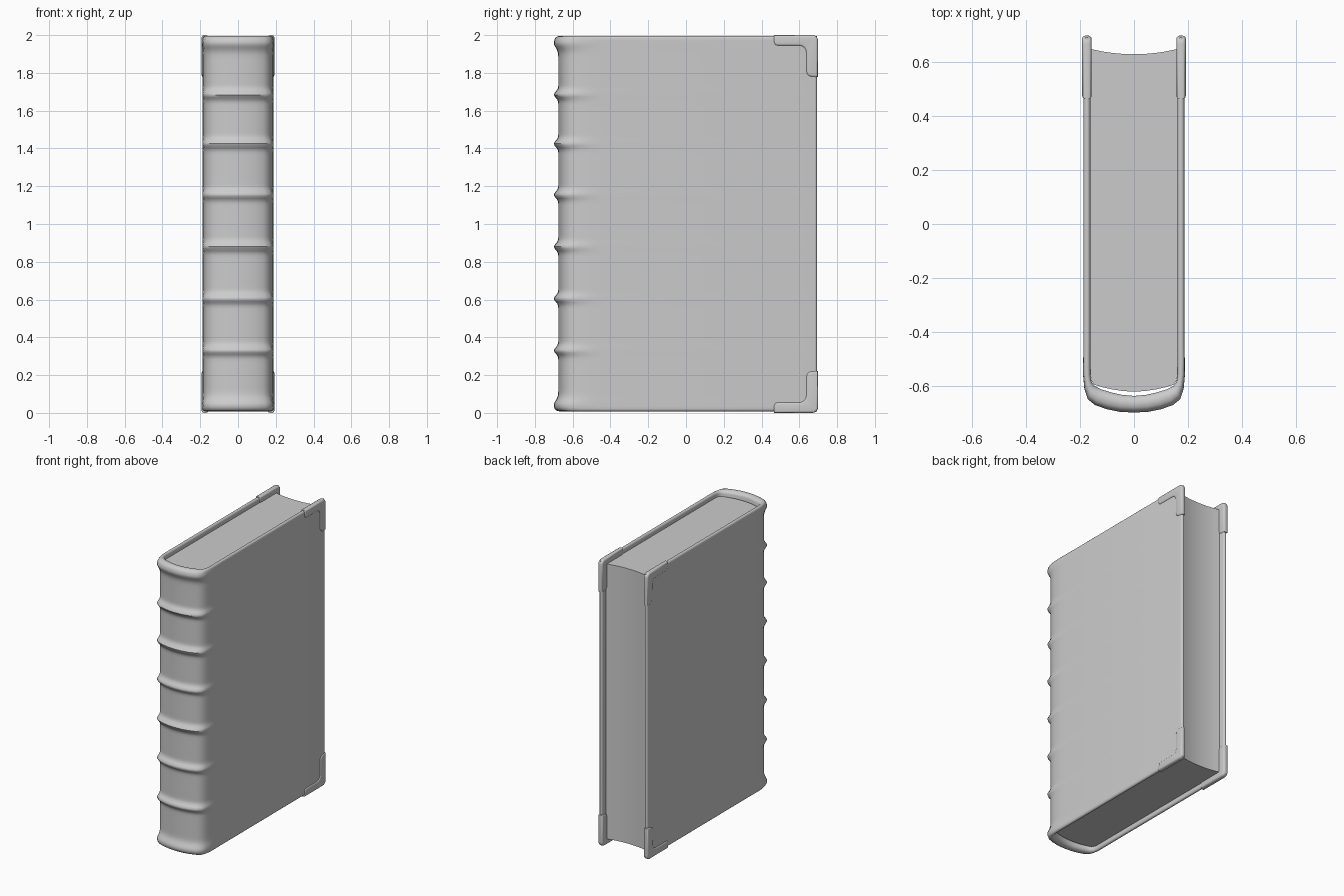
import bpy, bmesh
from math import sin, cos, pi, exp, radians
from mathutils import Vector

if "Cube" in bpy.data.objects:
    bpy.data.objects.remove(bpy.data.objects["Cube"])


def finish(name, bm, angle=40):
    bmesh.ops.recalc_face_normals(bm, faces=bm.faces[:])
    me = bpy.data.meshes.new(name)
    bm.to_mesh(me)
    bm.free()
    ob = bpy.data.objects.new(name, me)
    bpy.context.collection.objects.link(ob)
    bpy.ops.object.select_all(action='DESELECT')
    ob.select_set(True)
    bpy.context.view_layer.objects.active = ob
    bpy.ops.object.shade_smooth_by_angle(angle=radians(angle))
    return ob


def prism(outline, vec):
    bm = bmesh.new()
    face = bm.faces.new([bm.verts.new(p) for p in outline])
    geom = bmesh.ops.extrude_face_region(bm, geom=[face])['geom']
    # extrusion without the start face would leave a hole, so keep both caps
    moved = [g for g in geom if isinstance(g, bmesh.types.BMVert)]
    bmesh.ops.translate(bm, verts=moved, vec=vec)
    if len([f for f in bm.faces if len(f.verts) == len(outline)]) < 2:
        bm.faces.new([v for v in bm.verts if v not in moved])
    return bm


# Raised bands across the spine, plus the head and tail caps
BANDS = [0.33, 0.605, 0.88, 1.155, 1.425, 1.685]


def bulge(z):
    b = sum(exp(-((z - c) / 0.022) ** 2) for c in BANDS)
    b += sum(exp(-((z - c) / 0.035) ** 2) for c in (0.04, 1.96))
    return 0.024 * min(b, 1)


# Cover path, half of it: outer x, outer y, inner x, inner y, band strength
half = []
for k in range(6):
    a = radians(85 - 17 * k)
    h = 0.0125 * cos(a)
    y = 0.681 + 0.0125 * sin(a)
    half.append((0.1745 + h, y, 0.1745 - h, y, 0))
half += [
    (0.187, -0.44, 0.162, -0.44, 0), (0.187, -0.50, 0.162, -0.50, 0.06),
    (0.183, -0.56, 0.162, -0.56, 0.25), (0.174, -0.60, 0.158, -0.585, 0.6),
    (0.161, -0.63, 0.146, -0.602, 0.95), (0.135, -0.65, 0.12, -0.614, 1),
    (0.095, -0.664, 0.085, -0.625, 1), (0.05, -0.673, 0.045, -0.634, 1)]
path = half + [(0, -0.676, 0, -0.638, 1)]
path += [(-ox, oy, -ix, iy, w) for ox, oy, ix, iy, w in reversed(half)]

# Cover: a closed vertical section carried along the path
bm = bmesh.new()
rings = []
Z0, Z1, N = 0.008, 1.996, 160
for ox, oy, ix, iy, w in path:
    o, i = Vector((ox, oy)), Vector((ix, iy))
    n = (o - i).normalized()
    r = 0.014 + 0.008 * w
    pts = []
    for k in range(N + 1):
        z = Z0 + r + (Z1 - Z0 - 2 * r) * k / N
        pts.append((o + n * w * bulge(z), z))
    for zc, start, s in ((Z1 - r, pts[-1][0], 1), (Z0 + r, pts[0][0], -1)):
        arc = []
        for k in range(1, 7):
            a = pi * k / 6
            arc.append((start.lerp(i, (1 - cos(a)) / 2), zc + s * r * sin(a)))
        pts += arc if s > 0 else list(reversed(arc[:-1])) and [(i, Z0 + r)] + list(reversed(arc[:-1]))
    rings.append([bm.verts.new((p.x, p.y, z)) for p, z in pts])
for a, b in zip(rings, rings[1:]):
    for k in range(len(a)):
        m = (k + 1) % len(a)
        bm.faces.new((a[k], a[m], b[m], b[k]))
bm.faces.new(rings[0])
bm.faces.new(rings[-1])
finish("cover", bm, 50)

# Page block with hollow fore edge and rounded back
outline = []
for k in range(13):
    x = 0.163 - 0.326 * k / 12
    outline.append((x, 0.63 + 0.02 * (x / 0.163) ** 2, 0.04))
back = [(0.163, -0.55), (0.159, -0.58), (0.148, -0.596), (0.12, -0.605),
        (0.08, -0.614), (0.04, -0.62)]
outline += [(-x, y, 0.04) for x, y in back] + [(0, -0.622, 0.04)]
outline += [(x, y, 0.04) for x, y in reversed(back)]
finish("page_block", prism(outline, (0, 0, 1.92)), 35)

# Corner guards: rounded L plates over the four fore-edge corners
L = [(0.465, 1), (0.465, 0.96), (0.472, 0.947), (0.485, 0.943), (0.57, 0.943)]
L += [(0.60 + 0.035 * sin(pi / 2 * k / 4) , 0.908 + 0.035 * cos(pi / 2 * k / 4))
      for k in range(5)]
L += [(0.636, 0.81), (0.64, 0.792), (0.652, 0.782), (0.668, 0.778), (0.699, 0.778)]
L += [(0.669 + 0.03 * cos(pi / 2 * k / 5), 0.97 + 0.03 * sin(pi / 2 * k / 5))
      for k in range(6)]
for sx, side in ((1, "right"), (-1, "left")):
    for sz, end in ((1, "top"), (-1, "bottom")):
        pts = [(sx * 0.1575, y, 1 + sz * z) for y, z in L]
        bm = prism(pts, (sx * 0.035, 0, 0))
        rim = [e for e in bm.edges if abs(e.verts[0].co.x - e.verts[1].co.x) < 1e-4]
        bmesh.ops.bevel(bm, geom=rim, offset=0.012, segments=4, profile=0.5,
                        affect='EDGES')
        finish(f"corner_guard_{end}_{side}", bm, 50)
